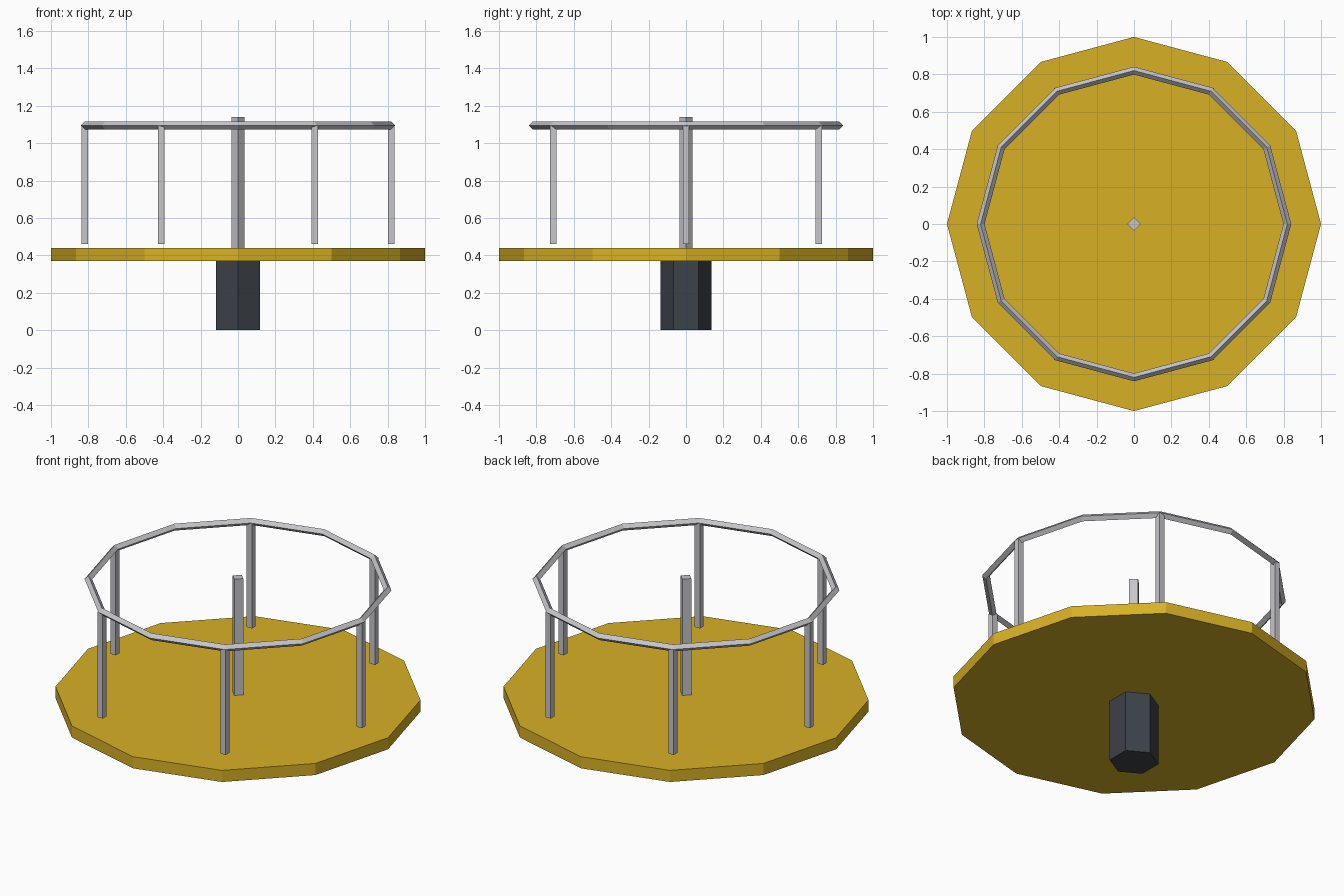
import bpy, math
from mathutils import Matrix

if "Cube" in bpy.data.objects:
    bpy.data.objects.remove(bpy.data.objects["Cube"])


def material(name, rgb):
    m = bpy.data.materials.new(name)
    m.diffuse_color = (*rgb, 1)
    m.use_nodes = True
    m.node_tree.nodes["Principled BSDF"].inputs["Base Color"].default_value = m.diffuse_color
    return m


yellow = material("yellow paint", (0.68, 0.44, 0.018))
steel = material("light steel", (0.57, 0.57, 0.60))
dark = material("dark iron", (0.046, 0.054, 0.066))


def prism(name, sides, radius, z0, z1, mat, x=0, y=0, turn=0):
    """Upright flat-sided prism with a corner on +y before turning."""
    bpy.ops.mesh.primitive_cylinder_add(vertices=sides, radius=radius, depth=z1 - z0,
                                        location=(x, y, (z0 + z1) / 2))
    ob = bpy.context.object
    ob.name = name
    ob.data.transform(Matrix.Rotation(turn, 4, 'Z'))
    ob.data.materials.append(mat)
    return ob


# Ground hub, spinning deck and centre post
prism("hub", 6, 0.135, 0, 0.37, dark)
prism("deck", 12, 1.0, 0.37, 0.44, yellow)
prism("centre_post", 4, 0.035, 0.43, 1.14, steel)

# Handrail ring with a diamond cross-section
bpy.ops.mesh.primitive_torus_add(major_segments=12, minor_segments=4,
                                 major_radius=0.82, minor_radius=0.021,
                                 location=(0, 0, 1.094))
rail = bpy.context.object
rail.name = "handrail"
rail.data.materials.append(steel)

# Six square rail posts
for i in range(6):
    a = math.radians(60 * i)
    prism(f"rail_post_{i + 1}", 4, 0.0245, 0.46, 1.094, steel,
          0.82 * math.cos(a), 0.82 * math.sin(a), math.pi / 4)
